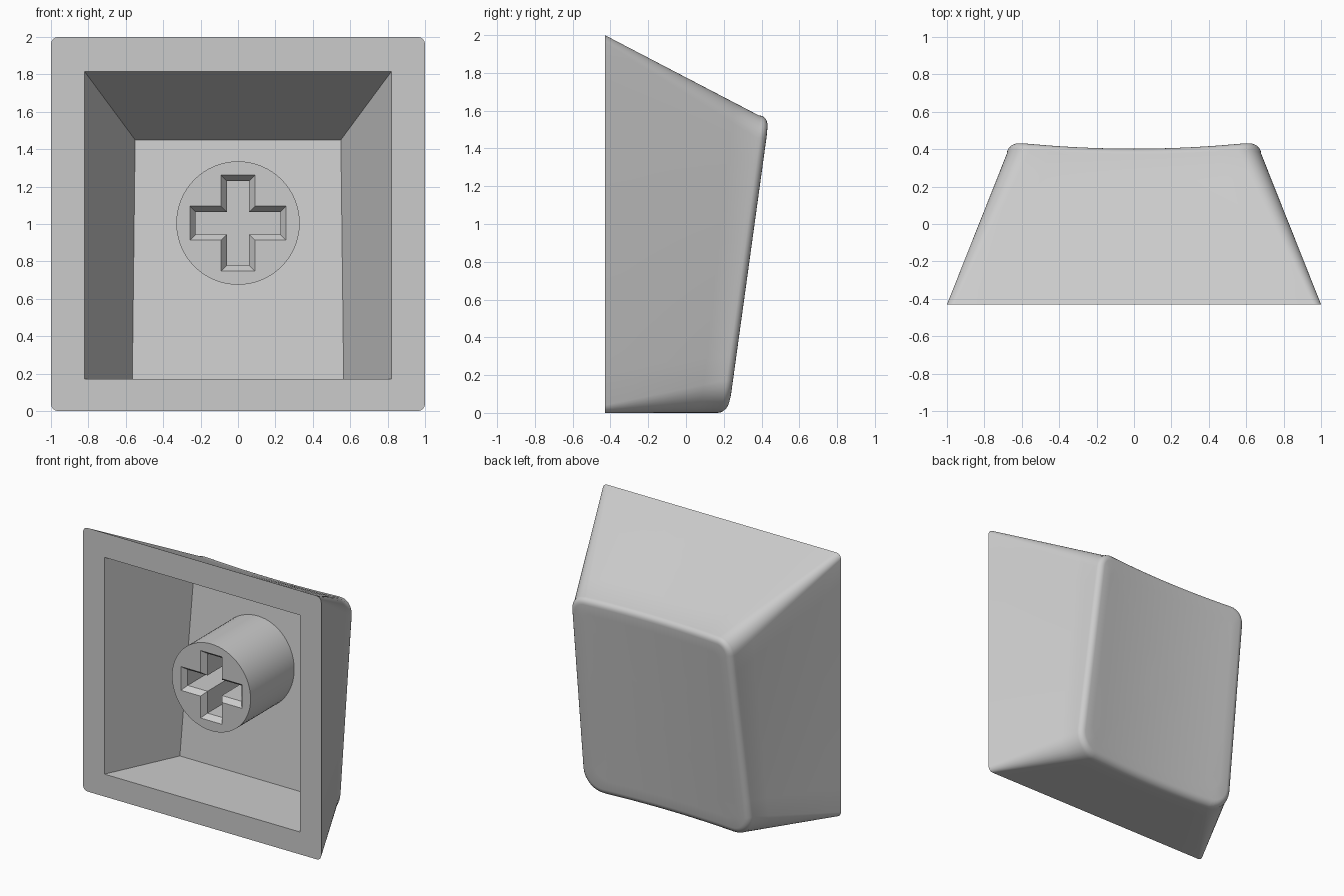
import bpy, bmesh, math

cube = bpy.data.objects.get("Cube")
if cube:
    bpy.data.objects.remove(cube)

FRONT = -0.43

grey = bpy.data.materials.new("light grey plastic")
grey.use_nodes = True
COLOUR = (0.6, 0.6, 0.6, 1)
grey.diffuse_color = COLOUR
grey.node_tree.nodes["Principled BSDF"].inputs["Base Color"].default_value = COLOUR


def outline(wb, wt, z0, z1, rb, rt, sides=10, arc=8):
    """Rounded rectangle in x and z: half widths and corner radii at bottom and top."""
    arcs = []
    for sx, top, start in ((1, False, -90), (1, True, 0), (-1, True, 90), (-1, False, 180)):
        r, w = (rt, wt) if top else (rb, wb)
        cx, cz = sx * (w - r), (z1 - r if top else z0 + r)
        angles = [math.radians(start + 90 * i / arc) for i in range(arc + 1)]
        arcs.append([(cx + r * math.cos(a), cz + r * math.sin(a)) for a in angles])
    points = []
    for i, corner in enumerate(arcs):
        points += corner
        (ax, az), (bx, bz) = corner[-1], arcs[(i + 1) % 4][0]
        for k in range(1, sides):
            t = k / sides
            points.append((ax + (bx - ax) * t, az + (bz - az) * t))
    return points


def dish(x, z):
    """Depth of the sloped, hollowed touch face."""
    return 0.192 + 0.138 * z + 0.033 * min(1, (x / 0.63) ** 2)


def ring(bm, points):
    return [bm.verts.new(p) for p in points]


def bridge(bm, a, b):
    n = len(a)
    for i in range(n):
        j = (i + 1) % n
        bm.faces.new((a[i], a[j], b[j], b[i]))


def fill_between(bm, a, b):
    """Flat face between an outer and an inner loop."""
    edges = [bm.edges.get((r[i - 1], r[i])) for r in (a, b) for i in range(len(r))]
    bmesh.ops.triangle_fill(bm, use_beauty=True, edges=edges, normal=(0, -1, 0))


def finish(bm, name):
    bmesh.ops.recalc_face_normals(bm, faces=bm.faces[:])
    mesh = bpy.data.meshes.new(name)
    bm.to_mesh(mesh)
    bm.free()
    mesh.materials.append(grey)
    ob = bpy.data.objects.new(name, mesh)
    bpy.context.collection.objects.link(ob)
    bpy.ops.object.select_all(action='DESELECT')
    ob.select_set(True)
    bpy.context.view_layer.objects.active = ob
    bpy.ops.object.shade_smooth_by_angle(angle=math.radians(32))
    return ob


# Cap shell: tapered walls
bm = bmesh.new()
FILLET = 0.05


def rim(d):
    return outline(0.71 - d, 0.68 - d, d, 1.575 - d, 0.17 - d, 0.12 - d)


base = [(x, FRONT, z) for x, z in outline(1, 1, 0, 2, 0.04, 0.04)]
edge = [(x, dish(x, z) - FILLET, z) for x, z in rim(0)]
rings = []
for k in range(7):
    t = k / 6
    rings.append(ring(bm, [tuple(p + (q - p) * t for p, q in zip(a, b))
                           for a, b in zip(base, edge)]))

# Rounded rim, then the hollowed touch face
for k in range(1, 6):
    a = math.radians(18 * k)
    d, drop = FILLET * (1 - math.cos(a)), FILLET * (1 - math.sin(a))
    rings.append(ring(bm, [(x, dish(x, z) - drop, z) for x, z in rim(d)]))
MID = 0.78
for s in (0.9, 0.75, 0.6, 0.45, 0.3, 0.15):
    pts = [(x * s, MID + (z - MID) * s) for x, z in rim(FILLET)]
    rings.append(ring(bm, [(x, dish(x, z), z) for x, z in pts]))
for a, b in zip(rings, rings[1:]):
    bridge(bm, a, b)
bm.faces.new(rings[-1])

# Cavity with a sloped ceiling
mouth = ring(bm, [(sx * 0.82, FRONT, z) for sx, z in
                  ((-1, 0.17), (1, 0.17), (1, 1.815), (-1, 1.815))])
ceiling = ring(bm, [(-0.565, 0.11, 0.17), (0.565, 0.11, 0.17),
                    (0.55, 0.25, 1.45), (-0.55, 0.25, 1.45)])
bridge(bm, mouth, ceiling)
bm.faces.new(ceiling)
fill_between(bm, rings[0], mouth)
finish(bm, "cap_shell")

# Stem with a chamfered cross socket
bm = bmesh.new()
STEM_FRONT, STEM_Z, SOCKET_END = -0.32, 1.005, 0.12


def circle(y, r=0.33, n=64):
    return [(r * math.cos(math.tau * i / n), y, STEM_Z + r * math.sin(math.tau * i / n))
            for i in range(n)]


def cross(y, d):
    """Twelve-cornered plus sign, drawn in by d."""
    arm, half = 0.256 - d, 0.09 - d
    quarter = [(arm, -half), (arm, half), (half, half)]
    points = []
    for _ in range(4):
        points += [(x, y, STEM_Z + z) for x, z in quarter]
        quarter = [(-z, x) for x, z in quarter]
    return points


front, back = ring(bm, circle(STEM_FRONT)), ring(bm, circle(0.26))
bridge(bm, front, back)
bm.faces.new(back)
socket = [ring(bm, cross(y, d)) for y, d in
          ((STEM_FRONT, 0), (STEM_FRONT + 0.04, 0.03), (SOCKET_END, 0.03))]
for a, b in zip(socket, socket[1:]):
    bridge(bm, a, b)
bm.faces.new(socket[-1])
fill_between(bm, front, socket[0])
finish(bm, "stem")
